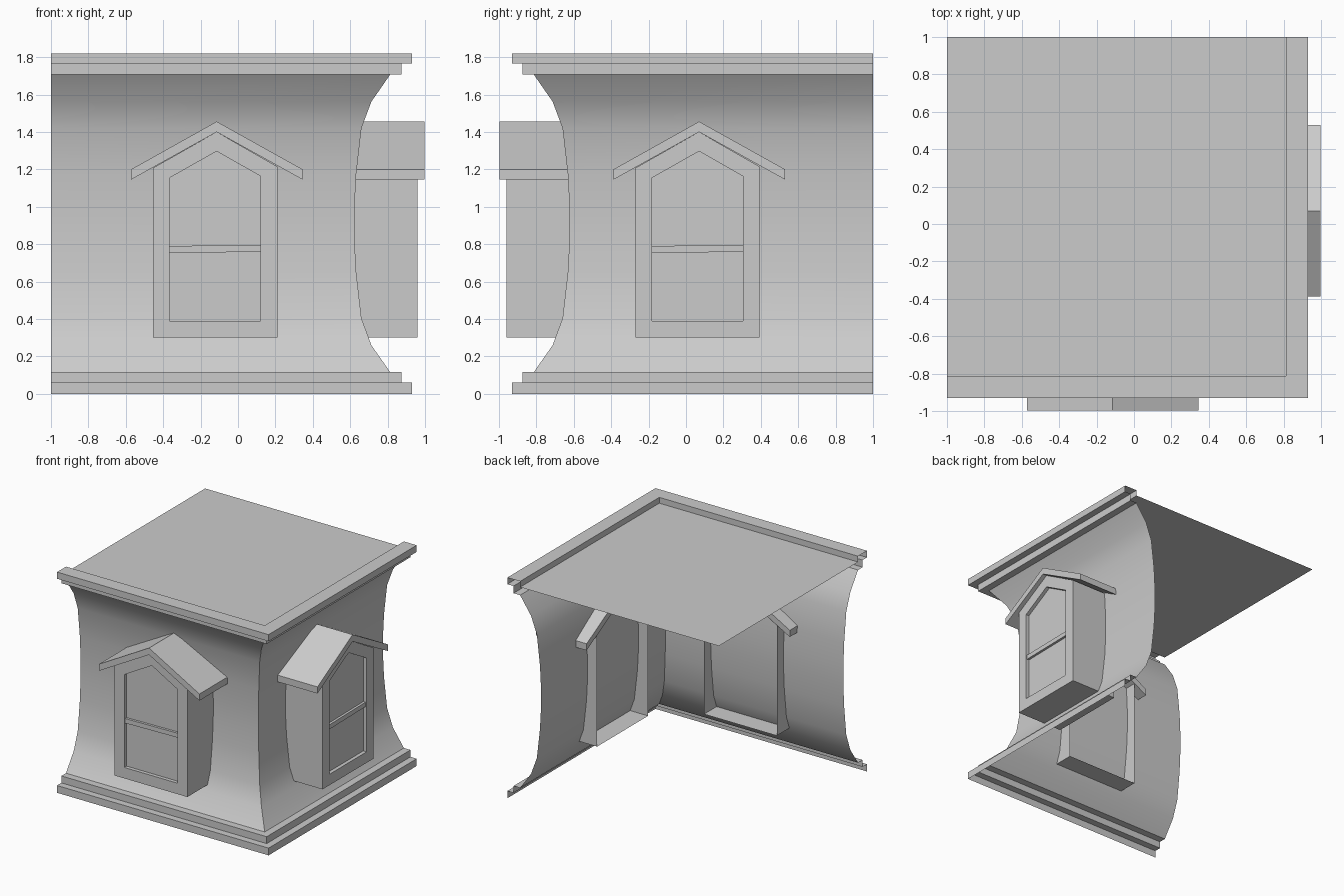
import bpy, bmesh, math
from mathutils import Matrix

if "Cube" in bpy.data.objects:
    bpy.data.objects.remove(bpy.data.objects["Cube"])


def make(name, verts, faces, matrix=None, smooth=False):
    me = bpy.data.meshes.new(name)
    me.from_pydata(verts, [], faces)
    bm = bmesh.new()
    bm.from_mesh(me)
    bmesh.ops.recalc_face_normals(bm, faces=bm.faces)
    bm.to_mesh(me)
    bm.free()
    ob = bpy.data.objects.new(name, me)
    bpy.context.collection.objects.link(ob)
    if matrix:
        ob.matrix_world = matrix
    if smooth:
        bpy.ops.object.select_all(action='DESELECT')
        ob.select_set(True)
        bpy.context.view_layer.objects.active = ob
        bpy.ops.object.shade_smooth_by_angle(angle=math.radians(35))
    return ob


def corner_sweep(name, profile, smooth=False):
    """Sweep an open (offset, z) profile along the front and right sides."""
    verts, faces = [], []
    for d, z in profile:
        verts += [(-1, -d, z), (d, -d, z), (d, 1, z)]
    for i in range(len(profile) - 1):
        for k in (0, 1):
            a = i * 3 + k
            faces.append((a, a + 1, a + 4, a + 3))
    return make(name, verts, faces, smooth=smooth)


def prism(name, outline, y0, y1, matrix):
    """Closed solid from an (x, z) outline."""
    n = len(outline)
    verts = [(x, y, z) for y in (y0, y1) for x, z in outline]
    faces = [tuple(range(n)), tuple(range(2 * n - 1, n - 1, -1))]
    faces += [(i, (i + 1) % n, (i + 1) % n + n, i + n) for i in range(n)]
    return make(name, verts, faces, matrix)


# stepped base, concave walls, stepped cornice
corner_sweep("base", [(.93, 0), (.93, .06), (.873, .06), (.873, .117), (.813, .117)])
corner_sweep("walls", [(.813, .117), (.713, .26), (.66, .405), (.632, .65), (.622, .84),
                       (.622, .98), (.632, 1.175), (.66, 1.42), (.713, 1.562),
                       (.813, 1.706)], smooth=True)
corner_sweep("cornice", [(.813, 1.706), (.873, 1.706), (.873, 1.765), (.93, 1.765),
                         (.93, 1.82), (.813, 1.82), (.813, 1.77)])

# flat roof
make("roof", [(-1, -.813, 1.772), (.813, -.813, 1.772), (.813, 1, 1.772), (-1, 1, 1.772)],
     [(0, 1, 2, 3)])


def window(side, m):
    front, pane, back = -.96, -.93, -.535
    outer = [(-.332, .3), (.332, .3), (.332, 1.215), (.008, 1.4), (-.332, 1.208)]
    inner = [(-.243, .39), (.243, .39), (.243, 1.163), (.008, 1.297), (-.243, 1.155)]
    # window box: side shell, front frame, reveal and recessed pane
    rings = [(outer, back), (outer, front), (inner, front), (inner, pane)]
    verts = [(x, y, z) for ring, y in rings for x, z in ring]
    faces = [(r * 5 + i, r * 5 + (i + 1) % 5, r * 5 + 5 + (i + 1) % 5, r * 5 + 5 + i)
             for r in range(3) for i in range(5)]
    faces.append(tuple(range(15, 20)))
    make(side + "_window_box", verts, faces, m)
    # sash bar
    prism(side + "_window_bar", [(-.243, .752), (.243, .76), (.243, .797), (-.243, .79)],
          -.95, pane, m)
    # gabled hood
    prism(side + "_window_hood", [(-.45, 1.145), (.008, 1.4), (.468, 1.145), (.468, 1.2),
                                  (.008, 1.456), (-.45, 1.2)], -.997, back, m)


window("front", Matrix.Translation((-.122, 0, 0)))
window("right", Matrix.Translation((0, .062, 0)) @ Matrix.Rotation(math.pi / 2, 4, 'Z'))
